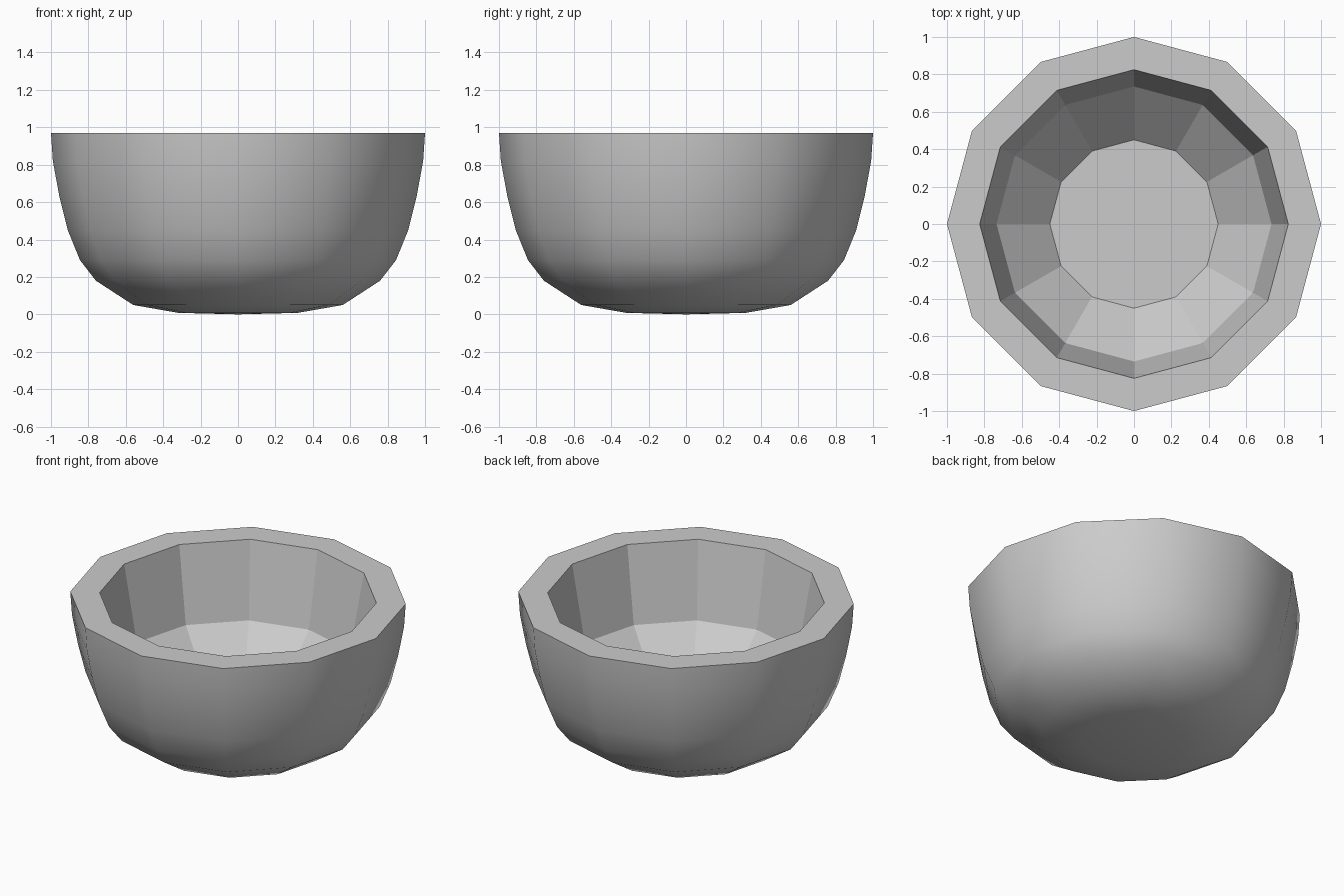
import bpy, bmesh
from math import cos, sin, radians

if "Cube" in bpy.data.objects:
    bpy.data.objects.remove(bpy.data.objects["Cube"])

SIDES = 12
# (radius, height) profiles of the outside and the hollow, from the rim down
OUTER = [(1.0, 0.97), (0.99, 0.82), (0.955, 0.63), (0.91, 0.45),
         (0.845, 0.29), (0.76, 0.18), (0.56, 0.05), (0.32, 0.008)]
INNER = [(0.825, 0.97), (0.735, 0.48), (0.45, 0.2)]

bm = bmesh.new()


def ring(r, z):
    step = radians(360 / SIDES)
    return [bm.verts.new((r * cos(i * step), r * sin(i * step), z)) for i in range(SIDES)]


def bridge(a, b, smooth):
    for i in range(SIDES):
        j = (i + 1) % SIDES
        bm.faces.new((a[i], a[j], b[j], b[i])).smooth = smooth


outer = [ring(*p) for p in OUTER]
inner = [ring(*p) for p in INNER]

# Smooth outer shell, closed at a shallow pole
for a, b in zip(outer, outer[1:]):
    bridge(a, b, True)
pole = bm.verts.new((0, 0, 0))
for i in range(SIDES):
    bm.faces.new((outer[-1][i], outer[-1][(i + 1) % SIDES], pole)).smooth = True

# Flat rim, faceted hollow and floor
bridge(inner[0], outer[0], False)
for a, b in zip(inner, inner[1:]):
    bridge(a, b, False)
bm.faces.new(inner[-1])

# Sharp rim edges
bmesh.ops.recalc_face_normals(bm, faces=bm.faces[:])
for e in bm.edges:
    if len({f.smooth for f in e.link_faces}) == 2:
        e.smooth = False

mesh = bpy.data.meshes.new("bowl")
bm.to_mesh(mesh)
bm.free()
bpy.context.collection.objects.link(bpy.data.objects.new("bowl", mesh))
